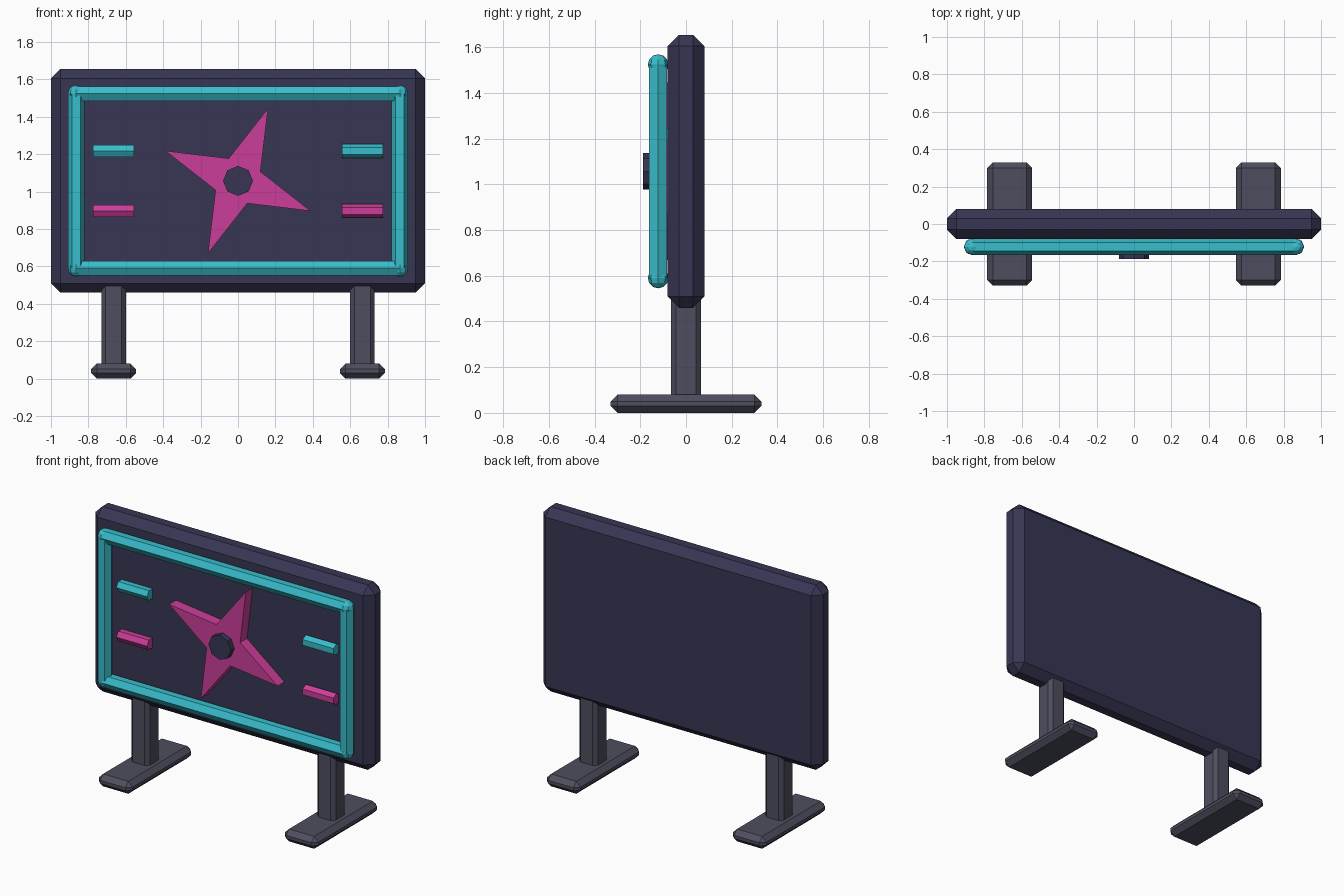
import bpy
import bmesh
import math
from mathutils import Matrix, Vector

if "Cube" in bpy.data.objects:
    bpy.data.objects.remove(bpy.data.objects["Cube"], do_unlink=True)


def make_material(name, rgb):
    mat = bpy.data.materials.new(name)
    mat.use_nodes = True
    mat.diffuse_color = (*rgb, 1)
    mat.node_tree.nodes["Principled BSDF"].inputs["Base Color"].default_value = (*rgb, 1)
    return mat


navy = make_material("dark navy", (0.038, 0.037, 0.088))
grey = make_material("slate grey", (0.076, 0.076, 0.115))
teal = make_material("bright teal", (0.04, 0.51, 0.6))
pink = make_material("hot pink", (0.6, 0.048, 0.32))


def finish(bm, name, mat):
    bmesh.ops.recalc_face_normals(bm, faces=bm.faces)
    mesh = bpy.data.meshes.new(name)
    bm.to_mesh(mesh)
    bm.free()
    mesh.materials.append(mat)
    obj = bpy.data.objects.new(name, mesh)
    bpy.context.collection.objects.link(obj)
    return obj


def box(name, mat, centre, size, chamfer):
    bm = bmesh.new()
    bmesh.ops.create_cube(bm, size=1)
    bmesh.ops.scale(bm, vec=size, verts=bm.verts)
    bmesh.ops.translate(bm, vec=centre, verts=bm.verts)
    bmesh.ops.bevel(bm, geom=bm.edges[:], offset=chamfer, segments=1,
                    profile=0.5, affect='EDGES')
    return finish(bm, name, mat)


def prism(name, mat, outline, start, axis, side, length):
    """Extrude an outline of (side, up) points along an axis."""
    axis, side = Vector(axis), Vector(side)
    up = axis.cross(side)
    bm = bmesh.new()
    verts = [bm.verts.new(Vector(start) + side * a + up * b) for a, b in outline]
    face = bm.faces.new(verts)
    new = bmesh.ops.extrude_face_region(bm, geom=[face])["geom"]
    bmesh.ops.translate(bm, vec=axis * length,
                        verts=[g for g in new if isinstance(g, bmesh.types.BMVert)])
    return finish(bm, name, mat)


def ring(count, radii, turn=0.0):
    points = []
    for i in range(count):
        r = radii[i % len(radii)]
        a = turn + math.tau * i / count
        points.append((r * math.cos(a), r * math.sin(a)))
    return points


X, Y, Z = (1, 0, 0), (0, 1, 0), (0, 0, 1)
MID = 1.057          # height of the panel centre
RAIL_Y = -0.122      # depth of the frame tubes
RAIL_X, RAIL_Z = 0.865, 0.467
TUBE = 0.045

# Main board
box("panel", navy, (0, 0, MID), (2, 0.16, 1.195), 0.05)

# Legs with long feet
for side, label in ((1, "left"), (-1, "right")):
    x = 0.665 * side
    box(label + "_foot", grey, (x, 0, 0.04), (0.24, 0.66, 0.08), 0.03)
    box(label + "_post", grey, (x, 0, 0.29), (0.13, 0.13, 0.5), 0.022)

# Hexagonal tube frame with faceted corner joints
hexagon = ring(6, [TUBE])
for s, label in ((1, "top"), (-1, "bottom")):
    prism(label + "_rail", teal, hexagon, (-RAIL_X, RAIL_Y, MID + s * RAIL_Z),
          X, Y, 2 * RAIL_X)
for s, label in ((1, "left"), (-1, "right")):
    prism(label + "_rail", teal, hexagon, (s * RAIL_X, RAIL_Y, MID - RAIL_Z),
          Z, X, 2 * RAIL_Z)
    for t, level in ((1, "top"), (-1, "bottom")):
        bm = bmesh.new()
        place = Matrix.Translation((s * RAIL_X, RAIL_Y, MID + t * RAIL_Z))
        bmesh.ops.create_uvsphere(bm, u_segments=8, v_segments=6,
                                  radius=TUBE, matrix=place)
        finish(bm, f"{level}_{label}_joint", teal)

# Small marker bars: ridge forward on the right, flat forward on the left
for s, label in ((1, "left"), (-1, "right")):
    turn = math.pi / 6 if s > 0 else 0
    for t, level, mat in ((1, "upper", teal), (-1, "lower", pink)):
        prism(f"{level}_{label}_bar", mat, ring(6, [0.037], turn),
              (s * 0.665 - 0.11, -0.1, MID + t * 0.16), X, Y, 0.22)

# Four-pointed star and its hub
prism("star", pink, ring(8, [0.42, 0.13], -math.pi / 8),
      (0, -0.075, MID), (0, -1, 0), X, 0.075)
prism("star_hub", navy, ring(8, [0.08]), (0, -0.14, MID), (0, -1, 0), X, 0.048)
